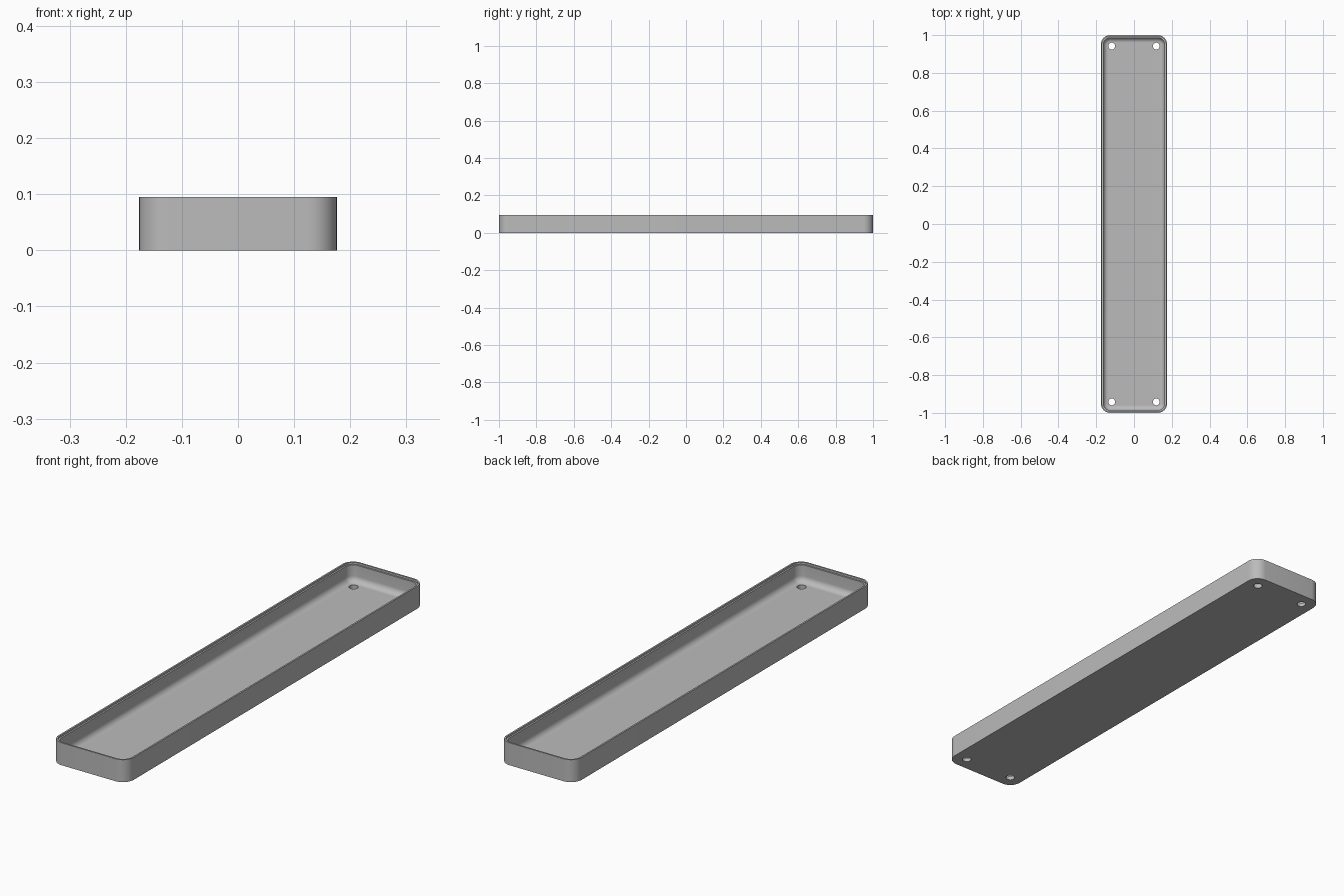
import bpy, bmesh, math

cube = bpy.data.objects.get("Cube")
if cube:
    bpy.data.objects.remove(cube, do_unlink=True)

HALF_W, HALF_L, HEIGHT = 0.176, 1.0, 0.095
CORNER, WALL, FLOOR, FILLET = 0.05, 0.014, 0.016, 0.025
LIP, STEP = 0.007, 0.008
ARC = 10

grey = bpy.data.materials.new("plain grey")
grey.use_nodes = True
colour = (0.5, 0.5, 0.5, 1)
grey.diffuse_color = colour
grey.node_tree.nodes["Principled BSDF"].inputs["Base Color"].default_value = colour


def rounded_loop(bm, inset, z):
    """Rounded rectangle of vertices, inset from the outer wall."""
    r = CORNER - inset
    verts = []
    for q, (sx, sy) in enumerate([(1, 1), (-1, 1), (-1, -1), (1, -1)]):
        for i in range(ARC + 1):
            a = math.pi / 2 * (q + i / ARC)
            verts.append(bm.verts.new((sx * (HALF_W - CORNER) + r * math.cos(a),
                                       sy * (HALF_L - CORNER) + r * math.sin(a), z)))
    return verts


# Tray section: outer wall, stepped rim, inner wall, then fillet to the floor
profile = [(0, 0), (0, HEIGHT), (LIP, HEIGHT), (LIP, HEIGHT - STEP), (WALL, HEIGHT - STEP)]
for i in range(9):
    a = math.pi / 2 * i / 8
    profile.append((WALL + FILLET * (1 - math.cos(a)), FLOOR + FILLET * (1 - math.sin(a))))

bm = bmesh.new()
loops = [rounded_loop(bm, inset, z) for inset, z in profile]
for low, high in zip(loops, loops[1:]):
    for i in range(len(low)):
        j = (i + 1) % len(low)
        bm.faces.new((low[i], low[j], high[j], high[i]))
bm.faces.new(loops[0][::-1])
bm.faces.new(loops[-1])
bmesh.ops.recalc_face_normals(bm, faces=bm.faces)
mesh = bpy.data.meshes.new("tray")
bm.to_mesh(mesh)
bm.free()
mesh.materials.append(grey)
tray = bpy.data.objects.new("tray", mesh)
bpy.context.collection.objects.link(tray)

# Screw holes in the four floor corners
for sx in (-1, 1):
    for sy in (-1, 1):
        bpy.ops.mesh.primitive_cylinder_add(vertices=32, radius=0.018, depth=0.1,
                                            location=(sx * 0.118, sy * 0.942, 0))
        cutter = bpy.context.object
        cutter.name = "hole_cutter"
        cutter.hide_render = True
        bpy.context.view_layer.objects.active = tray
        cut = tray.modifiers.new("hole", "BOOLEAN")
        cut.operation, cut.solver, cut.object = "DIFFERENCE", "EXACT", cutter
        bpy.ops.object.modifier_apply(modifier=cut.name)
        bpy.data.objects.remove(cutter, do_unlink=True)

bpy.ops.object.select_all(action="DESELECT")
tray.select_set(True)
bpy.context.view_layer.objects.active = tray
bpy.ops.object.shade_smooth_by_angle(angle=math.radians(30))
